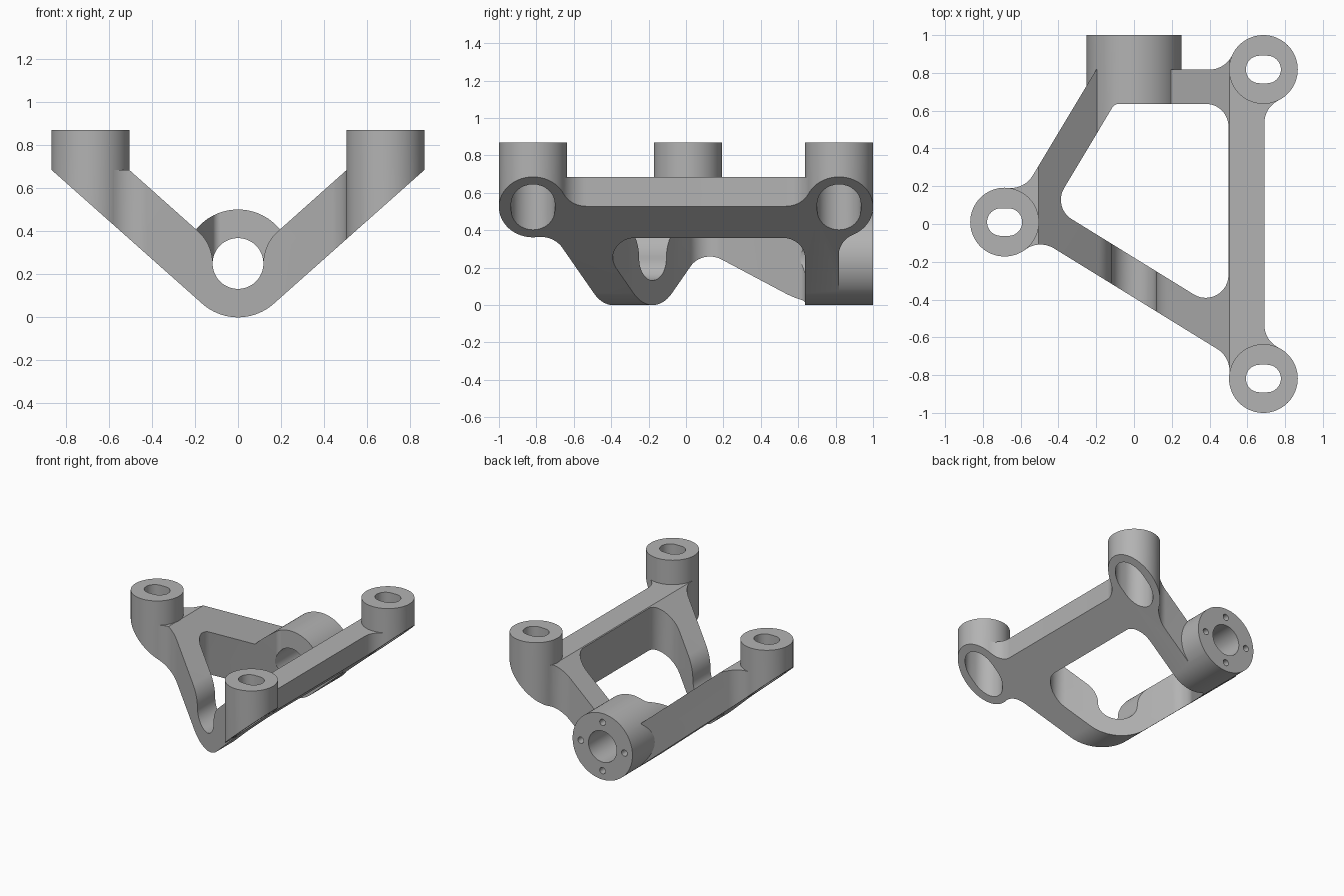
import bpy, bmesh
from math import sin, cos, pi, sqrt, radians
from mathutils import Vector

cube = bpy.data.objects.get("Cube")
if cube:
    bpy.data.objects.remove(cube)

grey = bpy.data.materials.new("plain grey")
grey.use_nodes = True
grey.diffuse_color = (0.45, 0.45, 0.45, 1)
grey.node_tree.nodes["Principled BSDF"].inputs["Base Color"].default_value = (0.45, 0.45, 0.45, 1)

BOSS_R, FILLET = 0.182, 0.136
TUBE_R, BORE_R, AXIS_Z = 0.25, 0.118, 0.25
RIM_Z, TOP_Z = 0.685, 0.87
SLOPE = radians(41.6)
BOSSES = [Vector((0.685, -0.818)), Vector((0.685, 0.818)), Vector((-0.685, 0.01))]


def prism(name, outline, low, high, axis="z"):
    """Extrude a closed outline along z (outline in x, y) or y (outline in x, z)."""
    place = (lambda p, h: (p[0], p[1], h)) if axis == "z" else (lambda p, h: (p[0], h, p[1]))
    bm = bmesh.new()
    face = bm.faces.new([bm.verts.new(place(p, low)) for p in outline])
    moved = bmesh.ops.extrude_face_region(bm, geom=[face])["geom"]
    shift = Vector(place((0, 0), high - low))
    bmesh.ops.translate(bm, vec=shift, verts=[v for v in moved if isinstance(v, bmesh.types.BMVert)])
    bmesh.ops.recalc_face_normals(bm, faces=bm.faces)
    mesh = bpy.data.meshes.new(name)
    bm.to_mesh(mesh)
    bm.free()
    mesh.materials.append(grey)
    obj = bpy.data.objects.new(name, mesh)
    bpy.context.collection.objects.link(obj)
    return obj


def combine(target, tool, operation):
    """Apply a boolean and drop the tool."""
    mod = target.modifiers.new("cut", "BOOLEAN")
    mod.operation, mod.object, mod.solver = operation, tool, "EXACT"
    bpy.context.view_layer.update()
    graph = bpy.context.evaluated_depsgraph_get()
    result = bpy.data.meshes.new_from_object(target.evaluated_get(graph))
    target.modifiers.clear()
    target.data = result
    bpy.data.objects.remove(tool)


def arc(centre, r, start, end, n=16):
    return [Vector((centre[0] + r * cos(start + (end - start) * i / n),
                    centre[1] + r * sin(start + (end - start) * i / n))) for i in range(n + 1)]


def circle(centre, r, n=72):
    return arc(centre, r, 0, 2 * pi, n)[:-1]


def slot(centre, half_length, r):
    dx = Vector((half_length - r, 0))
    return arc(centre + dx, r, -pi / 2, pi / 2) + arc(centre - dx, r, pi / 2, 3 * pi / 2)


def sweep(centre, r, a, b, n=12):
    """Short arc between two directions."""
    turn = a.angle_signed(b)
    start = Vector((1, 0)).angle_signed(a)
    return arc(centre, r, -start, -start - turn, n)


def boss_fillet(p, d, c, leaving):
    """Concave blend between a straight wall and a round boss."""
    n = Vector((d.y, -d.x))
    q = p + n * FILLET
    s0 = (c - q).dot(d)
    half = sqrt((BOSS_R + FILLET) ** 2 - ((c - q).length_squared - s0 * s0))
    f = q + d * (s0 + half if leaving else s0 - half)
    return sweep(f, FILLET, c - f, -n) if leaving else sweep(f, FILLET, -n, c - f)


def rounded(corners):
    """Polygon with a radius at every corner."""
    pts = []
    for i, (x, y, r) in enumerate(corners):
        p = Vector((x, y))
        a = (Vector(corners[i - 1][:2]) - p).normalized()
        b = (Vector(corners[(i + 1) % len(corners)][:2]) - p).normalized()
        half = a.angle(b) / 2
        centre = p + (a + b).normalized() * r / sin(half)
        tangent = r / (sin(half) / cos(half))
        pts += sweep(centre, r, p + a * tangent - centre, p + b * tangent - centre)
    return pts


# Plan outline: four straight walls blended into three bosses
front_right, back_right, left = BOSSES
corner = Vector((-0.2, 0.817))
right_wall = (Vector((0.69, 0)), Vector((0, 1)))
back_wall = (corner, Vector((-1, 0)))
left_wall = (corner, Vector((-0.3, -0.5)).normalized())
front_wall = (Vector((-0.43, -0.125)), Vector((0.86, -0.53)).normalized())
outline = [front_right]
outline += boss_fillet(*right_wall, front_right, True) + boss_fillet(*right_wall, back_right, False)
outline += [back_right] + boss_fillet(*back_wall, back_right, True) + [corner]
outline += boss_fillet(*left_wall, left, False) + [left]
outline += boss_fillet(*front_wall, left, True) + boss_fillet(*front_wall, front_right, False)
bracket = prism("bracket", outline, -0.05, RIM_Z)

# V-shaped notch between the arms, rounded into the bore
rise = sin(SLOPE) / cos(SLOPE)
lip_r = 0.2
lip = arc((BORE_R + lip_r, AXIS_Z), lip_r, pi / 2 + SLOPE, pi)
peak = Vector((0.505 + (0.8 - RIM_Z) / rise, 0.8))
right_side = [peak] + lip
bowl = arc((0, AXIS_Z), BORE_R, 0, -pi, 32)[1:-1]
mirrored = [Vector((-p.x, p.y)) for p in reversed(right_side)]
combine(bracket, prism("notch", right_side + bowl + mirrored, -1.3, 1.3, "y"), "DIFFERENCE")

# Bosses and the rear tube
for i, c in enumerate(BOSSES):
    combine(bracket, prism("boss", circle(c, BOSS_R), -0.06, TOP_Z), "UNION")
combine(bracket, prism("tube", circle((0, AXIS_Z), TUBE_R + 0.001, 96), 0.45, 1, "y"), "UNION")

# Central opening
opening = [(-0.103, 0.636, 0.04), (-0.431, 0.088, 0.12), (0.5, -0.486, 0.12), (0.5, 0.636, 0.12)]
combine(bracket, prism("opening", rounded(opening), -0.2, 1.1), "DIFFERENCE")

# Sloping underside with a round keel
keel = arc((0, AXIS_Z), TUBE_R, -pi / 2 - SLOPE, -pi / 2 + SLOPE, 32)
end = keel[-1] + Vector((1, rise))
under = [Vector((-end.x, end.y))] + keel + [end, Vector((end.x, -0.3)), Vector((-end.x, -0.3))]
combine(bracket, prism("underside", under, -1.3, 1.3, "y"), "DIFFERENCE")

# Bore and screw holes in the tube
combine(bracket, prism("bore", circle((0, AXIS_Z), BORE_R, 64), 0.4, 1.1, "y"), "DIFFERENCE")
for k in range(4):
    at = (0.183 * cos(k * pi / 2), AXIS_Z + 0.183 * sin(k * pi / 2))
    combine(bracket, prism("screw_hole", circle(at, 0.024, 20), 0.82, 1.1, "y"), "DIFFERENCE")

# Slots and wider pockets from below in the bosses
for c in BOSSES:
    combine(bracket, prism("slot", slot(c, 0.093, 0.073), 0.2, 1), "DIFFERENCE")
    combine(bracket, prism("pocket", slot(c, 0.137, 0.117), 0.1, 0.78), "DIFFERENCE")

bpy.ops.object.select_all(action="DESELECT")
bracket.select_set(True)
bpy.context.view_layer.objects.active = bracket
bpy.ops.object.shade_smooth_by_angle(angle=radians(30))
